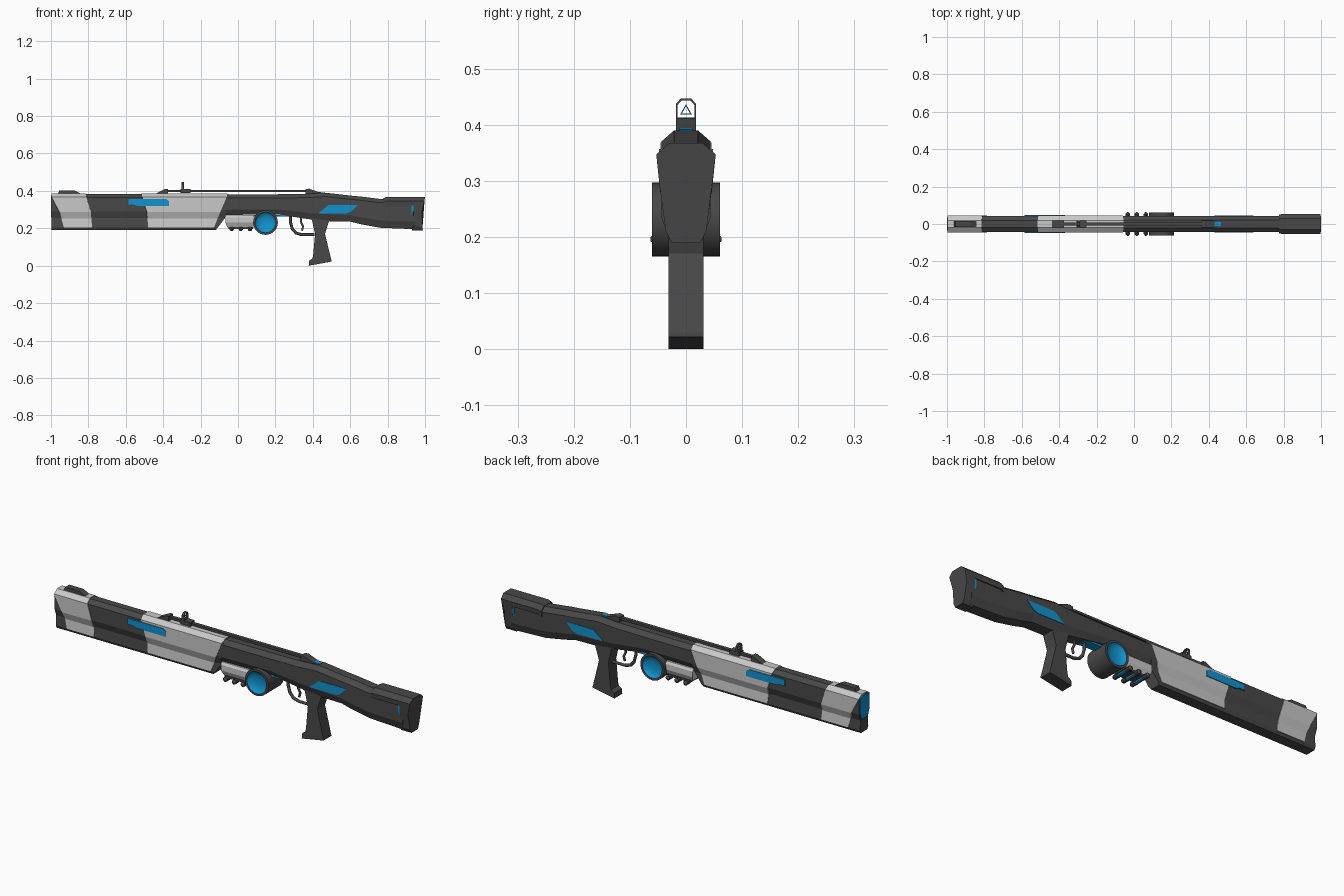
import bpy, bmesh, math

if "Cube" in bpy.data.objects:
    bpy.data.objects.remove(bpy.data.objects["Cube"])

def material(name, rgb):
    m = bpy.data.materials.new(name)
    m.diffuse_color = (*rgb, 1)
    m.use_nodes = True
    m.node_tree.nodes["Principled BSDF"].inputs["Base Color"].default_value = m.diffuse_color
    return m

DARK = material("charcoal", (0.065, 0.065, 0.065))
LIGHT = material("light_grey", (0.58, 0.58, 0.58))
BLUE = material("bright_blue", (0.006, 0.29, 0.62))

def finish(bm, name, *mats):
    bmesh.ops.recalc_face_normals(bm, faces=bm.faces)
    me = bpy.data.meshes.new(name)
    bm.to_mesh(me)
    bm.free()
    for m in mats:
        me.materials.append(m)
    ob = bpy.data.objects.new(name, me)
    bpy.context.collection.objects.link(ob)
    return ob

def loft(name, rings, mat):
    """Skin rings of (x, y, z) points and cap both ends."""
    bm = bmesh.new()
    vs = [[bm.verts.new(p) for p in r] for r in rings]
    n = len(vs[0])
    for a, b in zip(vs, vs[1:]):
        for i in range(n):
            j = (i + 1) % n
            bm.faces.new((a[i], a[j], b[j], b[i]))
    bm.faces.new(vs[0])
    bm.faces.new(vs[-1])
    return finish(bm, name, mat)

def interp(table, v):
    if v <= table[0][0]:
        return table[0][1]
    for (a, p), (b, q) in zip(table, table[1:]):
        if v <= b:
            return p + (q - p) * (v - a) / (b - a)
    return table[-1][1]

def ring(half, edge):
    """Mirror a half section of (y, z); edge is x, or a table of (z, x)."""
    fx = (lambda z: interp(edge, z)) if isinstance(edge, list) else (lambda z: edge)
    pts = half + [(-y, z) for y, z in reversed(half)]
    return [(fx(z), y, z) for y, z in pts]

def prism(name, profile, y0, y1, mat):
    return loft(name, [[(x, y, z) for x, z in profile] for y in (y0, y1)], mat)

def box(name, x0, x1, y, z0, z1, mat):
    return prism(name, [(x0, z0), (x1, z0), (x1, z1), (x0, z1)], -y, y, mat)

def lathe(name, profile, cx, cz, n, mats, blue_inside=None):
    """Revolve (radius, y) about a y axis."""
    bm = bmesh.new()
    rings = [[bm.verts.new((cx + r * math.cos(2 * math.pi * i / n), y,
                            cz + r * math.sin(2 * math.pi * i / n)))
              for i in range(n)] for r, y in profile]
    for k, (a, b) in enumerate(zip(rings, rings[1:])):
        for i in range(n):
            j = (i + 1) % n
            f = bm.faces.new((a[i], a[j], b[j], b[i]))
            f.smooth = n > 12
            if blue_inside and max(profile[k][0], profile[k + 1][0]) < blue_inside:
                f.material_index = 1
    for r in (rings[0], rings[-1]):
        f = bm.faces.new(r)
        f.material_index = 1 if blue_inside else 0
    ob = finish(bm, name, *mats)
    if n > 12:
        bpy.context.view_layer.objects.active = ob
        ob.select_set(True)
        bpy.ops.object.shade_smooth_by_angle(angle=math.radians(35))
        ob.select_set(False)
    return ob

def tube(name, pts, depth, mat):
    cu = bpy.data.curves.new(name, 'CURVE')
    cu.dimensions = '3D'
    cu.bevel_depth = depth
    cu.bevel_resolution = 1
    cu.use_fill_caps = True
    sp = cu.splines.new('POLY')
    sp.points.add(len(pts) - 1)
    for p, c in zip(sp.points, pts):
        p.co = (*c, 1)
    cu.materials.append(mat)
    ob = bpy.data.objects.new(name, cu)
    bpy.context.collection.objects.link(ob)
    return ob

# Barrel core with sloped rear, and blue muzzle face
core = [(0.018, 0.383), (0.042, 0.366), (0.042, 0.29), (0.029, 0.255), (0.033, 0.205), (0.026, 0.191)]
loft("barrel_core", [ring(core, -0.996), ring(core, [(0.19, -0.12), (0.25, -0.07), (0.38, -0.05)])], DARK)
loft("muzzle_glow", [ring([(0.016, 0.376), (0.036, 0.362), (0.036, 0.292), (0.024, 0.26)], x)
                     for x in (-1.0, -0.99)], BLUE)

# Light sleeves with slanted ends
shell = [(0.02, 0.386), (0.045, 0.368), (0.045, 0.288), (0.032, 0.252), (0.036, 0.204)]
loft("muzzle_sleeve", [ring(shell, [(0.2, -0.93), (0.29, -0.955), (0.37, -0.998)]),
                       ring(shell, [(0.2, -0.78), (0.29, -0.787), (0.38, -0.815)])], LIGHT)
loft("forend_sleeve", [ring(shell, [(0.2, -0.48), (0.29, -0.487), (0.38, -0.515)]),
                       ring(shell, [(0.2, -0.13), (0.25, -0.11), (0.38, -0.055)])], LIGHT)

# Receiver flowing into the stock: stations of (x, bottom, top)
stations = [(-0.15, 0.27, 0.382), (0.21, 0.275, 0.382), (0.37, 0.25, 0.384), (0.47, 0.238, 0.39),
            (0.60, 0.236, 0.375), (0.655, 0.222, 0.37), (0.76, 0.203, 0.357), (0.95, 0.195, 0.355)]
def body_half(b, t):
    return [(0.021, t), (0.044, t - 0.02), (0.044, b + 0.25 * (t - b)), (0.029, b)]
loft("receiver_and_stock", [ring(body_half(b, t), x) for x, b, t in stations], DARK)
box("receiver_underglow", -0.09, 0.3, 0.024, 0.262, 0.272, BLUE)

# Butt cap: top band, rear pad and blue seam
band = [(0.03, 0.367), (0.053, 0.347), (0.05, 0.322)]
loft("butt_top_band", [ring([(y * 0.93, z - 0.008) for y, z in band], 0.775), ring(band, 0.79),
                       ring(band, 0.95)], DARK)
pad = [(0.03, 0.367), (0.053, 0.347), (0.047, 0.29), (0.036, 0.21), (0.025, 0.189)]
loft("butt_pad", [ring(pad, [(0.19, 0.93), (0.21, 0.937), (0.3, 0.937)]),
                  ring(pad, [(0.19, 0.988), (0.21, 0.987), (0.29, 0.983), (0.345, 0.997), (0.367, 1.0)])], DARK)
loft("butt_seam", [ring([(0.0475, 0.322), (0.0465, 0.29), (0.035, 0.215)], x) for x in (0.928, 0.94)], BLUE)

# Blue side plates on forend and stock
forend_plate = [(-0.585, 0.357), (-0.585, 0.327), (-0.555, 0.327), (-0.54, 0.32), (-0.37, 0.32),
                (-0.37, 0.346), (-0.385, 0.357)]
stock_plate = [(0.43, 0.28), (0.485, 0.325), (0.64, 0.325), (0.605, 0.289), (0.58, 0.28)]
for side, s in (("left", 1), ("right", -1)):
    prism("forend_plate_" + side, forend_plate, s * 0.04, s * 0.0485, BLUE)
    prism("stock_plate_" + side, stock_plate, s * 0.039, s * 0.0465, BLUE)

# Grip, trigger and guard
prism("grip", [(0.37, 0.255), (0.395, 0.245), (0.412, 0.17), (0.402, 0.06), (0.398, 0.038), (0.38, 0.026),
               (0.38, 0.003), (0.50, 0.027), (0.465, 0.17), (0.49, 0.25)], -0.031, 0.031, DARK)
prism("grip_foot", [(0.378, 0.0), (0.5, 0.022), (0.5, 0.03), (0.38, 0.025)], -0.031, 0.031, DARK)
tube("trigger_guard", [(0.28, 0, 0.27), (0.28, 0, 0.235), (0.29, 0, 0.198), (0.31, 0, 0.175),
                       (0.34, 0, 0.166), (0.41, 0, 0.166)], 0.008, DARK)
tube("trigger", [(0.335, 0, 0.26), (0.338, 0, 0.23), (0.348, 0, 0.21), (0.342, 0, 0.188)], 0.006, DARK)

# Round energy drum with recessed blue dishes
side = [(0.012, 0.042), (0.03, 0.044), (0.045, 0.05), (0.0535, 0.057), (0.055, 0.0605), (0.066, 0.0605)]
lathe("energy_drum", side + [(r, -y) for r, y in reversed(side)], 0.147, 0.231, 32, (DARK, BLUE), 0.0551)

# Light cell housing with cross rods beneath
house = [(0.034, 0.27), (0.042, 0.258), (0.042, 0.23), (0.03, 0.204)]
loft("cell_housing", [ring(house, [(0.2, -0.055), (0.23, -0.067)]), ring(house, 0.085)], LIGHT)
for i in range(3):
    x = -0.034 + 0.049 * i
    rod = [(0.004, 0.063), (0.012, 0.054), (0.012, 0.026)]
    for name, s in (("left", 1), ("right", -1)):
        lathe(f"cell_rod_{name}_{i}", [(r, s * y) for r, y in rod], x, 0.196, 10, (DARK,))
    lathe(f"cell_core_{i}", [(0.01, 0.03), (0.01, -0.03)], x, 0.196, 10, (BLUE,))
box("cell_rod_mount", -0.05, 0.08, 0.035, 0.196, 0.207, DARK)

# Top rail, its feet, and the muzzle ramp
box("top_rail", -0.4, 0.4, 0.009, 0.394, 0.405, DARK)
prism("rail_foot_front", [(-0.45, 0.38), (-0.39, 0.41), (-0.375, 0.41), (-0.375, 0.38)], -0.018, 0.018, DARK)
prism("rail_foot_rear", [(0.36, 0.38), (0.36, 0.408), (0.38, 0.412), (0.44, 0.39), (0.44, 0.38)],
      -0.018, 0.018, DARK)
prism("rear_marker", [(0.43, 0.38), (0.43, 0.394), (0.465, 0.391), (0.465, 0.385)], -0.012, 0.012, BLUE)
prism("muzzle_ramp", [(-0.965, 0.38), (-0.955, 0.403), (-0.875, 0.403), (-0.83, 0.38)], -0.016, 0.016, DARK)

# Sight: open frame holding a blue triangle outline
def outline(name, outer, inner, x0, x1, mat):
    n = len(outer)
    bm = bmesh.new()
    loops = [[bm.verts.new((x, y, z)) for y, z in p] for p, x in
             ((outer, x0), (outer, x1), (inner, x1), (inner, x0))]
    for k in range(4):
        a, b = loops[k], loops[(k + 1) % 4]
        for i in range(n):
            j = (i + 1) % n
            bm.faces.new((a[i], a[j], b[j], b[i]))
    return finish(bm, name, mat)

outline("sight_frame",
        [(-0.018, 0.408), (0.018, 0.408), (0.018, 0.437), (0.009, 0.447), (-0.009, 0.447), (-0.018, 0.437)],
        [(-0.015, 0.413), (0.015, 0.413), (0.015, 0.435), (0.008, 0.443), (-0.008, 0.443), (-0.015, 0.435)],
        -0.302, -0.29, DARK)
tri = lambda r: [(r * math.cos(a), 0.424 + r * math.sin(a))
                 for a in (math.pi / 2, math.pi * 7 / 6, math.pi * 11 / 6)]
outline("sight_triangle", tri(0.0125), tri(0.0085), -0.298, -0.294, BLUE)
box("sight_base", -0.308, -0.255, 0.018, 0.39, 0.41, DARK)
